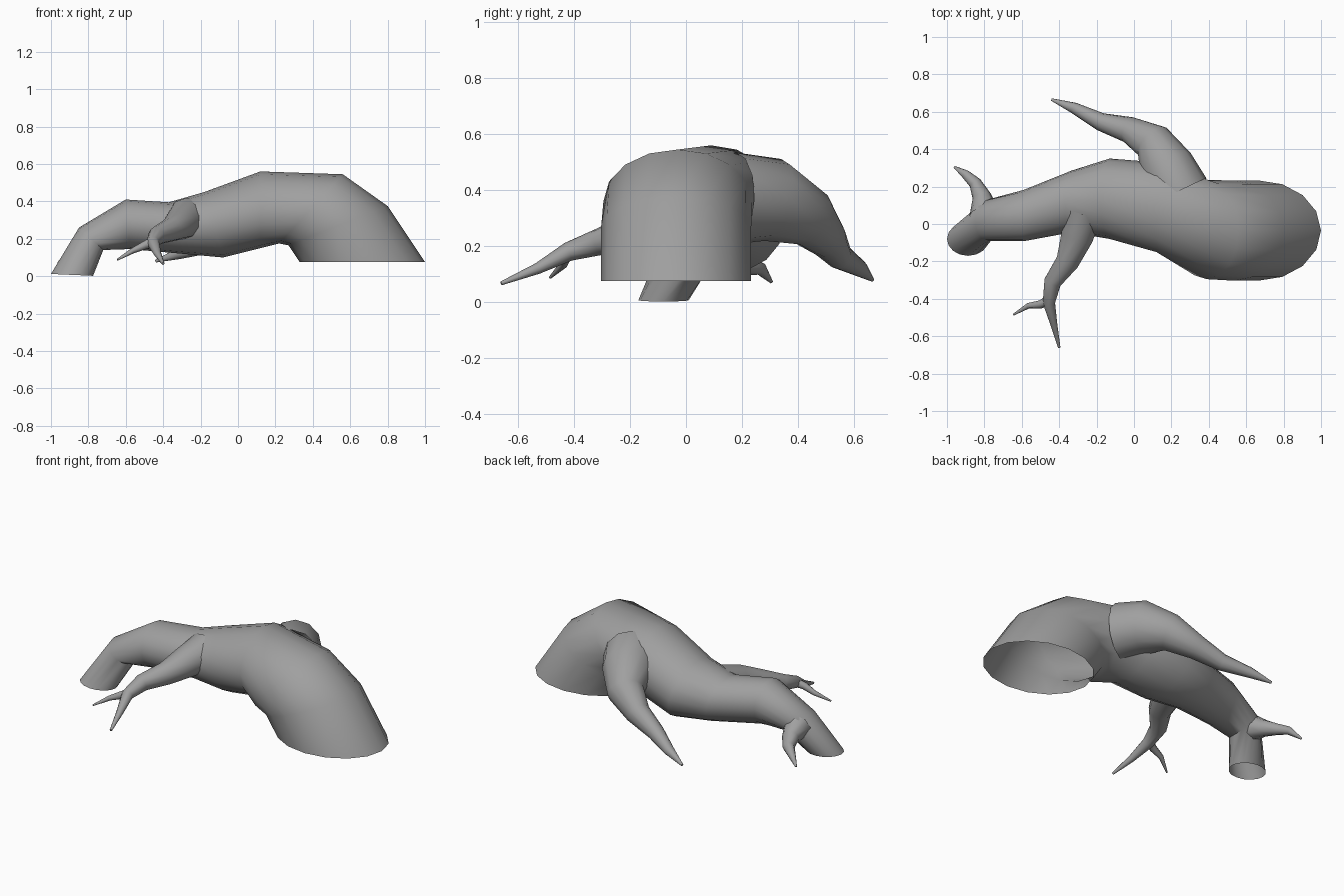
import bpy, bmesh, math
from mathutils import Vector

cube = bpy.data.objects.get("Cube")
if cube:
    bpy.data.objects.remove(cube)

bark = bpy.data.materials.new("grey_bark")
bark.use_nodes = True
GREY = (0.35, 0.35, 0.35, 1)
bark.diffuse_color = GREY
bark.node_tree.nodes["Principled BSDF"].inputs["Base Color"].default_value = GREY


def loft(name, rings, sides, close_tip=False):
    """Skin a tube over rings given as (centre, half axis u, half axis v)."""
    bm = bmesh.new()
    loops = []
    for c, u, v in rings:
        angles = [math.tau * i / sides for i in range(sides)]
        loops.append([bm.verts.new(c + u * math.cos(a) + v * math.sin(a)) for a in angles])
    for a, b in zip(loops, loops[1:]):
        for i in range(sides):
            j = (i + 1) % sides
            bm.faces.new((a[i], a[j], b[j], b[i]))
    if close_tip:
        bm.faces.new(loops[-1])
    bmesh.ops.recalc_face_normals(bm, faces=bm.faces)
    # Make sure the open tube faces outwards
    f = bm.faces[0] if len(bm.faces) else None
    bm.faces.ensure_lookup_table()
    f = bm.faces[0]
    f.normal_update()
    if f.normal.dot(f.calc_center_median() - rings[0][0]) < 0:
        bmesh.ops.reverse_faces(bm, faces=bm.faces)
    mesh = bpy.data.meshes.new(name)
    bm.to_mesh(mesh)
    bm.free()
    mesh.materials.append(bark)
    obj = bpy.data.objects.new(name, mesh)
    bpy.context.collection.objects.link(obj)
    bpy.ops.object.select_all(action='DESELECT')
    obj.select_set(True)
    bpy.context.view_layer.objects.active = obj
    bpy.ops.object.shade_smooth_by_angle(angle=math.radians(50))
    return obj


def branch(name, path, sides=10):
    """Tapering tube along (x, y, z, radius) points."""
    pts = [Vector(p[:3]) for p in path]
    rings = []
    for i, p in enumerate(pts):
        t = (pts[min(i + 1, len(pts) - 1)] - pts[max(i - 1, 0)]).normalized()
        side = t.cross(Vector((0, 0, 1))).normalized()
        rings.append((p, side.cross(t) * path[i][3], side * path[i][3]))
    return loft(name, rings, sides, close_tip=True)


# Arched root trunk, open at both ends: top x, top z, bottom x, bottom z, y, half width
sections = [
    (1.0, .075, .33, .075, -.035, .268),
    (.80, .375, .27, .165, -.035, .268),
    (.56, .545, .22, .175, -.03, .265),
    (.12, .56, .12, .15, .09, .24),
    (-.18, .45, -.08, .10, .135, .215),
    (-.37, .395, -.30, .12, .12, .165),
    (-.60, .41, -.58, .145, .045, .137),
    (-.85, .26, -.72, .14, .02, .11),
    (-1.0, .012, -.775, .002, -.08, .09),
]
trunk = []
for tx, tz, bx, bz, y, w in sections:
    top, bottom = Vector((tx, y, tz)), Vector((bx, y, bz))
    trunk.append(((top + bottom) / 2, (top - bottom) / 2, Vector((0, w, 0))))
loft("root_trunk", trunk, 16)

# Thick side root sweeping down at the back
branch("back_side_root", [
    (.24, .17, .37, .165), (.17, .31, .365, .15), (.10, .44, .30, .105),
    (-.03, .505, .225, .07), (-.18, .547, .165, .048),
    (-.32, .62, .12, .03), (-.44, .665, .08, .007)], 12)

# Forked side root at the front
branch("front_side_root", [
    (-.27, .07, .31, .11), (-.305, -.07, .285, .09), (-.355, -.2, .25, .065),
    (-.435, -.31, .215, .048), (-.455, -.42, .18, .034),
    (-.43, -.53, .12, .02), (-.40, -.66, .067, .007)])
branch("front_root_fork", [
    (-.44, -.40, .19, .03), (-.50, -.43, .165, .022),
    (-.565, -.437, .135, .015), (-.645, -.485, .088, .005)], 8)

# Small twig near the thin end
branch("end_twig", [
    (-.80, .06, .19, .08), (-.815, .15, .155, .05), (-.85, .22, .13, .034),
    (-.90, .265, .12, .024), (-.96, .305, .072, .006)], 8)
